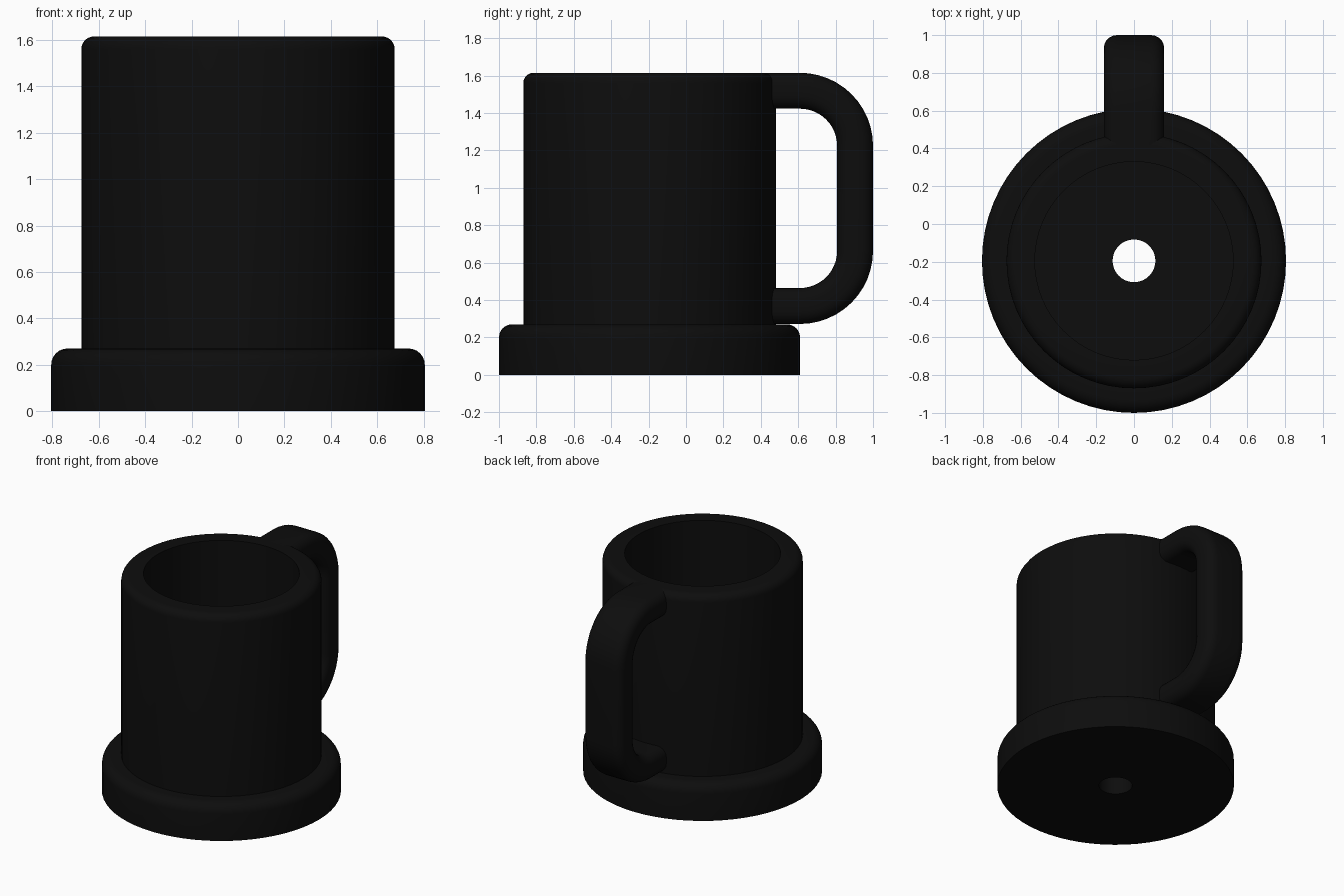
import bpy, bmesh, math
from mathutils import Vector

if "Cube" in bpy.data.objects:
    bpy.data.objects.remove(bpy.data.objects["Cube"])

AXIS_Y = -0.195   # cup axis, handle extends to +y
SIDES = 64

mat = bpy.data.materials.new("matte_black")
mat.diffuse_color = (0.004, 0.004, 0.004, 1)
mat.use_nodes = True
mat.node_tree.nodes["Principled BSDF"].inputs["Base Color"].default_value = mat.diffuse_color


def arc(cx, cy, r, a0, a1, n):
    """Points on an arc, angles in degrees."""
    return [(cx + r * math.cos(math.radians(a0 + (a1 - a0) * i / n)),
             cy + r * math.sin(math.radians(a0 + (a1 - a0) * i / n)))
            for i in range(n + 1)]


def bridge(name, rings, closed):
    """Skin a list of equal-length point rings into one smooth object."""
    bm = bmesh.new()
    loops = [[bm.verts.new(p) for p in ring] for ring in rings]
    n = len(loops[0])
    for i in range(len(loops) if closed else len(loops) - 1):
        a, b = loops[i], loops[(i + 1) % len(loops)]
        for j in range(n):
            k = (j + 1) % n
            bm.faces.new((a[j], a[k], b[k], b[j]))
    if not closed:
        bm.faces.new(loops[0])
        bm.faces.new(loops[-1])
    bmesh.ops.recalc_face_normals(bm, faces=bm.faces)
    me = bpy.data.meshes.new(name)
    bm.to_mesh(me)
    bm.free()
    me.materials.append(mat)
    ob = bpy.data.objects.new(name, me)
    bpy.context.collection.objects.link(ob)
    bpy.ops.object.select_all(action='DESELECT')
    ob.select_set(True)
    bpy.context.view_layer.objects.active = ob
    bpy.ops.object.shade_smooth_by_angle(angle=math.radians(35))
    return ob


# Cup: flanged base, sleeve with rounded rim, inner well and drain hole
profile = [(0.113, 0), (0.805, 0)]
profile += arc(0.735, 0.20, 0.07, 0, 90, 6)      # base shoulder
profile += [(0.675, 0.27)]
profile += arc(0.620, 1.56, 0.055, 0, 90, 6)     # rim edge
profile += [(0.525, 1.615), (0.525, 0.15), (0.113, 0.15)]
rings = []
for s in range(SIDES):
    t = 2 * math.pi * s / SIDES
    rings.append([(r * math.cos(t), AXIS_Y + r * math.sin(t), z) for r, z in profile])
bridge("cup", rings, True)

# Handle: rounded rectangle swept along a D-shaped path
W, T, R = 0.16, 0.096, 0.07
section = []
for sx, sy, a in ((1, 1, 0), (-1, 1, 90), (-1, -1, 180), (1, -1, 270)):
    section += arc(sx * (W - R), sy * (T - R), R, a, a + 90, 5)

BEND, OUT, TOP, BOT = 0.295, 0.904, 1.519, 0.368
steps = [(90 - 90 * i / 12, TOP - BEND) for i in range(13)]
steps += [(-90 * i / 12, BOT + BEND) for i in range(13)]
path = [(0.40, TOP, 90)]
path += [(OUT - BEND + BEND * math.cos(math.radians(a)),
          cz + BEND * math.sin(math.radians(a)), a) for a, cz in steps]
path += [(0.40, BOT, -90)]
rings = []
for y, z, a in path:
    out = Vector((0, math.cos(math.radians(a)), math.sin(math.radians(a))))
    rings.append([Vector((u, y, z)) + out * v for u, v in section])
bridge("handle", rings, False)
